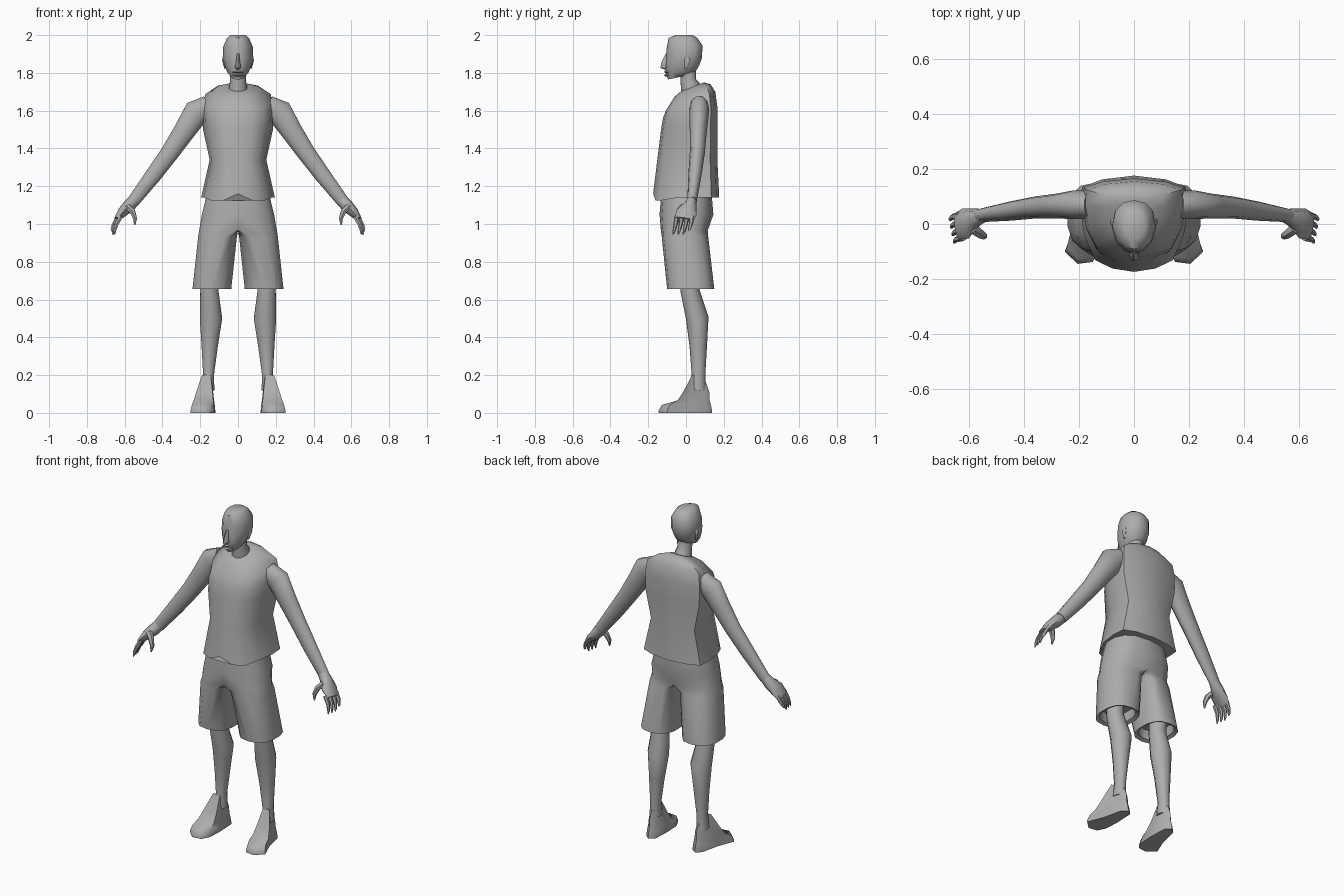
import bpy, bmesh, math
from mathutils import Vector

grey = bpy.data.materials.new("plain_grey")
grey.diffuse_color = (0.42, 0.42, 0.42, 1)


def skin(name, rings, mirror=False, caps=(True, True), angle=55, seam=False):
    """Bridge equal-length closed rings of points into one object."""
    bm = bmesh.new()
    loops = [[bm.verts.new(p) for p in r] for r in rings]
    n = len(loops[0])
    for a, b in zip(loops, loops[1:]):
        for i in range(n):
            j = (i + 1) % n
            bm.faces.new((a[i], a[j], b[j], b[i]))
    if caps[0]:
        bm.faces.new(loops[0])
    if caps[1]:
        bm.faces.new(loops[-1])
    bmesh.ops.recalc_face_normals(bm, faces=bm.faces)
    if seam:  # drop the hidden wall on the centre plane
        wall = [f for f in bm.faces if all(abs(v.co.x) < 1e-4 for v in f.verts)]
        bmesh.ops.delete(bm, geom=wall, context='FACES')
    me = bpy.data.meshes.new(name)
    bm.to_mesh(me)
    bm.free()
    me.materials.append(grey)
    ob = bpy.data.objects.new(name, me)
    bpy.context.collection.objects.link(ob)
    if mirror:
        ob.modifiers.new("mirror", 'MIRROR').merge_threshold = 0.0005
    bpy.ops.object.select_all(action='DESELECT')
    ob.select_set(True)
    bpy.context.view_layer.objects.active = ob
    bpy.ops.object.shade_smooth_by_angle(angle=math.radians(angle))
    return ob


def tube(name, path, sides=8, mirror=False):
    """Path rows: x, y, z, radius along y, radius across."""
    pts = [Vector(p[:3]) for p in path]
    rings = []
    for i, p in enumerate(path):
        t = (pts[min(i + 1, len(pts) - 1)] - pts[max(i - 1, 0)]).normalized()
        side = Vector((0, 1, 0))
        side = (side - t * side.dot(t)).normalized()
        nor = t.cross(side)
        rings.append([pts[i] + side * p[3] * math.cos(a) + nor * p[4] * math.sin(a)
                      for a in (2 * math.pi * k / sides for k in range(sides))])
    return skin(name, rings, mirror)


def body_rings(rows, half):
    """Rows: front z, back z, half width, front y, back y; half: unit outline."""
    outline = half + [(-u, v) for u, v in reversed(half[1:-1])]
    return [[Vector((w * u, yf + (yb - yf) * v, zf + (zb - zf) * v))
             for u, v in outline] for zf, zb, w, yf, yb in rows]


# Sleeveless shirt
shirt_half = [(0, 0), (.4, .035), (.72, .12), (.93, .38), (1, .65),
              (.97, .88), (.6, .96), (0, 1)]
shirt = body_rings([
    (1.70, 1.75, .05, -.03, .095), (1.675, 1.74, .11, -.06, .13),
    (1.60, 1.70, .178, -.107, .155), (1.56, 1.62, .188, -.122, .166),
    (1.50, 1.50, .185, -.132, .166), (1.34, 1.34, .15, -.152, .166),
    (1.14, 1.14, .195, -.174, .176)], shirt_half)
for p in shirt[-1]:  # hem rises at the front centre and dips beside it
    if p.y < -.1:
        p.z += .02 if abs(p.x) < .05 else -.015
skin("shirt", shirt)

# Shorts: one leg and half the seat, mirrored
def shorts_ring(z, s, xi, xo, yf, yb):
    cy, ry = (yf + yb) / 2, (yb - yf) / 2
    ring = []
    for k in range(14):
        a = math.radians(-90) + 2 * math.pi * k / 14
        c, d = math.cos(a), math.sin(a)
        c = math.copysign(abs(c) ** .75 if abs(c) > 1e-6 else 0, c)
        d = math.copysign(abs(d) ** .85 if abs(d) > 1e-6 else 0, d)
        ring.append((s + c * (xo - s if c > 0 else s - xi), cy + ry * d, z))
    return ring

skin("shorts", [shorts_ring(*r) for r in [
    (1.17, 0, 0, .165, -.13, .135), (1.05, 0, 0, .195, -.14, .145),
    (.965, 0, 0, .21, -.133, .115), (.93, .07, .005, .214, -.128, .118),
    (.655, .137, .034, .243, -.10, .15), (.665, .137, .055, .222, -.08, .13),
    (.72, .137, .06, .215, -.075, .125)]], mirror=True, seam=True)

# Head, neck and face
face_half = [(0, 0), (.45, .06), (.8, .22), (1, .5), (.85, .8), (.5, .95), (0, 1)]
skin("head", body_rings([
    (2.0, 2.0, .04, -.055, .035), (1.985, 1.985, .058, -.092, .06),
    (1.93, 1.945, .079, -.103, .087), (1.88, 1.88, .081, -.106, .085),
    (1.84, 1.84, .072, -.110, .07), (1.80, 1.805, .056, -.106, .05),
    (1.765, 1.79, .036, -.095, .02)], face_half))
tube("neck", [(0, .012, 1.83, .042, .045), (0, .012, 1.76, .042, .043),
              (0, .035, 1.70, .062, .055)], 10)
tube("nose", [(0, -.100, 1.90, .008, .008), (0, -.112, 1.85, .02, .013),
              (0, -.114, 1.832, .022, .019), (0, -.104, 1.826, .010, .012)], 6)
for label, z in (("upper_lip", 1.806), ("lower_lip", 1.788)):
    tube(label, [(-.028, -.094, z - .003, .004, .003), (0, -.104, z, .012, .007),
                 (.028, -.094, z - .003, .004, .003)], 6)
tube("ear", [(.070, .005, 1.885, .010, .006), (.078, .008, 1.87, .016, .008),
             (.068, .0, 1.825, .007, .006)], 6, True)

# Arms with palms
tube("arm", [(.155, .07, 1.625, .05, .06), (.22, .07, 1.592, .052, .073),
             (.285, .065, 1.49, .045, .06), (.36, .06, 1.378, .04, .051),
             (.45, .047, 1.256, .035, .045), (.553, .032, 1.122, .025, .035)],
     10, True)
tube("hand", [(.545, .032, 1.132, .023, .032), (.578, .022, 1.095, .036, .034),
              (.612, .002, 1.062, .057, .027), (.642, -.008, 1.025, .050, .014)],
     8, True)

# Fingers and thumb
for i, label in enumerate(("little_finger", "ring_finger", "middle_finger", "index_finger")):
    y = .032 - .027 * i
    x = .650 - .005 * i
    tip = .965 if i == 0 else .945
    tube(label, [(x - .015, y, 1.04, .013, .013), (x + .008, y - .006, .998, .011, .011),
                 (x + .017, y - .014, .965 + (tip - .945) * .5, .008, .008),
                 (x + .018, y - .02, tip, .003, .003)], 6, True)
tube("thumb", [(.585, -.015, 1.09, .022, .02), (.558, -.036, 1.065, .018, .016),
               (.545, -.044, 1.03, .013, .012), (.547, -.05, .995, .004, .004)], 6, True)

# Lower legs
tube("lower_leg", [(.155, .02, .74, .052, .052), (.152, .02, .65, .05, .05),
                   (.143, .060, .50, .060, .062), (.150, .065, .35, .046, .045),
                   (.156, .066, .20, .036, .030), (.157, .062, .12, .045, .034)],
     10, True)

# Feet, splayed outward: the sole outline shrinks toward the ankle
sole = [(.125, .115), (.12, 0), (.125, -.09), (.15, -.138), (.205, -.145),
        (.252, -.10), (.212, 0), (.188, .11), (.157, .138)]
ankle = (.156, .066)
foot = []
for z, f, front in [(0, 1, -1), (.012, 1, -1), (.042, .92, -1), (.066, .82, -.045),
                    (.11, .68, -.015), (.20, .36, .032)]:
    ring = []
    for x, y in sole:
        heel = max(f, .8) if y > .05 and z < .12 else f
        ring.append((ankle[0] + (x - ankle[0]) * f,
                     max(front, ankle[1] + (y - ankle[1]) * heel), z))
    foot.append(ring)
skin("foot", foot, mirror=True)
